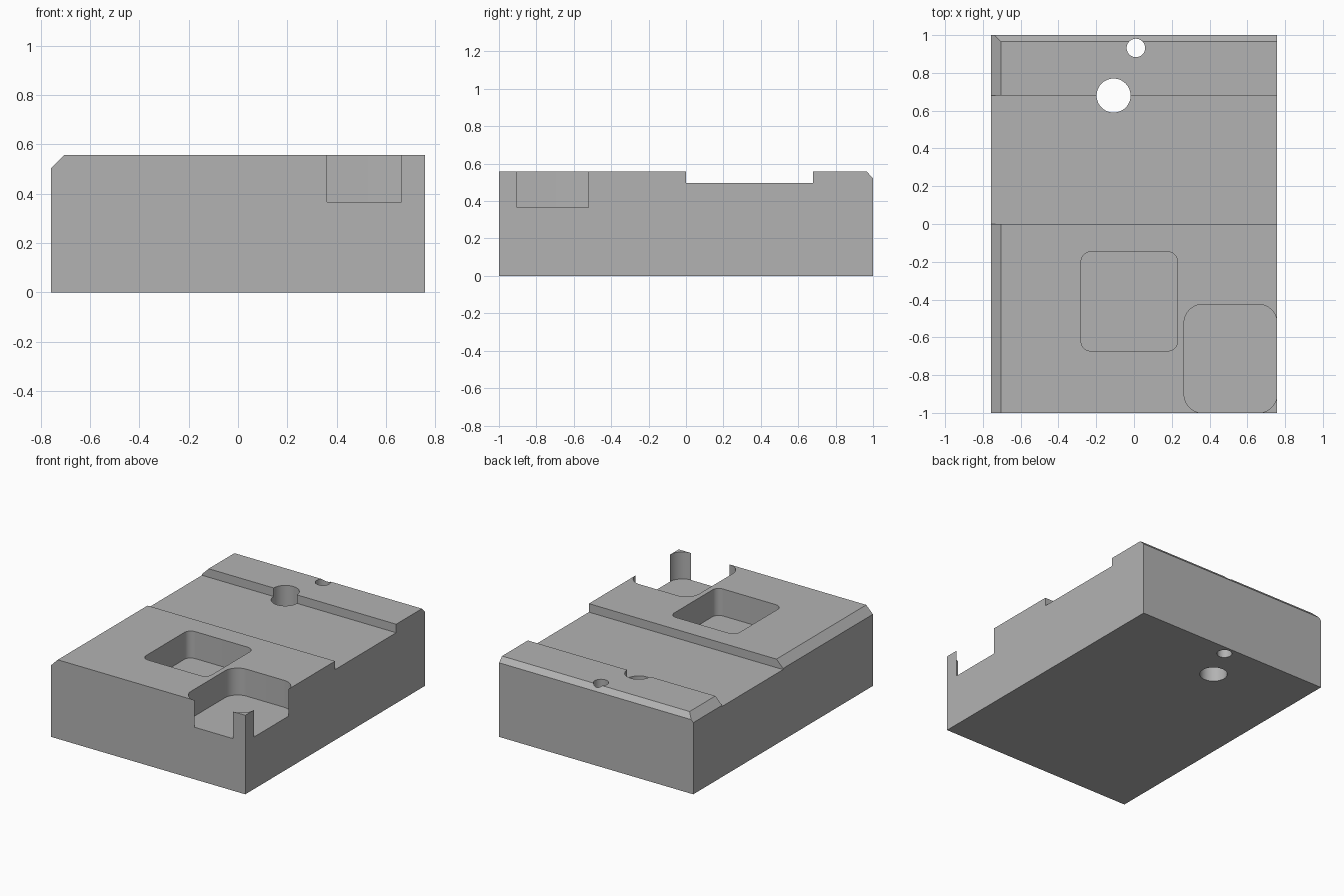
import bpy, bmesh, math
from mathutils import Matrix, Vector

cube = bpy.data.objects.get("Cube")
if cube:
    bpy.data.objects.remove(cube, do_unlink=True)

W, L, H = 0.757, 1.0, 0.557      # half width, half length, height
FLOOR = 0.367                    # pocket floor height

grey = bpy.data.materials.new("machined grey")
grey.use_nodes = True
grey.diffuse_color = (0.45, 0.45, 0.45, 1)
grey.node_tree.nodes["Principled BSDF"].inputs["Base Color"].default_value = grey.diffuse_color


def prism(name, outline, low, high, axis="Z"):
    """Extrude a 2D outline along z, x (outline in y,z) or y (outline in z,x)."""
    bm = bmesh.new()
    face = bm.faces.new([bm.verts.new((a, b, low)) for a, b in outline])
    moved = bmesh.ops.extrude_face_region(bm, geom=[face])["geom"]
    bmesh.ops.translate(bm, vec=(0, 0, high - low),
                        verts=[v for v in moved if isinstance(v, bmesh.types.BMVert)])
    turn = {"Z": Matrix.Identity(3),
            "X": Matrix(((0, 0, 1), (1, 0, 0), (0, 1, 0))),
            "Y": Matrix(((0, 1, 0), (0, 0, 1), (1, 0, 0)))}[axis]
    bm.transform(turn.to_4x4())
    bmesh.ops.recalc_face_normals(bm, faces=bm.faces)
    mesh = bpy.data.meshes.new(name)
    bm.to_mesh(mesh)
    bm.free()
    mesh.materials.append(grey)
    obj = bpy.data.objects.new(name, mesh)
    bpy.context.collection.objects.link(obj)
    return obj


def arc(cx, cy, r, start, sweep, steps):
    return [(cx + r * math.cos(start + sweep * i / steps),
             cy + r * math.sin(start + sweep * i / steps)) for i in range(steps + 1)]


def rounded_rect(x0, x1, y0, y1, r):
    q = math.pi / 2
    centres = [(x1 - r, y1 - r), (x0 + r, y1 - r), (x0 + r, y0 + r), (x1 - r, y0 + r)]
    return [p for i, (cx, cy) in enumerate(centres) for p in arc(cx, cy, r, i * q, q, 12)]


def circle(cx, cy, r):
    return arc(cx, cy, r, 0, math.tau, 48)[:-1]


# Block with cross slot and bevelled rear edge
slot = 0.497
side = [(-L, 0), (L, 0), (L, 0.522), (0.967, H), (0.68, H), (0.68, slot), (0, slot), (0, H), (-L, H)]
block = prism("block", side, -W, W, "X")

# Cutters: side bevel, two pockets, two through holes
out = 0.0003
cutters = [
    prism("bevel_cutter", [(H - 0.152, -W - 0.1), (H + 0.1, -W - 0.1), (H + 0.1, -W + 0.152)],
          -1.2, 1.2, "Y"),
    prism("centre_pocket_cutter", rounded_rect(-0.28, 0.23, -0.672, -0.148, 0.05), FLOOR, 0.8),
    prism("corner_pocket_cutter", rounded_rect(0.265, W + out, -L - out, -0.425, 0.1), FLOOR, 0.8),
    prism("large_hole_cutter", circle(-0.108, 0.68, 0.09), -0.2, 0.8),
    prism("small_hole_cutter", circle(0.01, 0.932, 0.049), -0.2, 0.8),
]

bpy.ops.object.select_all(action="DESELECT")
block.select_set(True)
bpy.context.view_layer.objects.active = block
for cutter in cutters:
    cutter.hide_render = True
    mod = block.modifiers.new(cutter.name, "BOOLEAN")
    mod.operation, mod.solver, mod.object = "DIFFERENCE", "EXACT", cutter
    bpy.ops.object.modifier_apply(modifier=mod.name)
    bpy.data.objects.remove(cutter, do_unlink=True)

# Smooth pocket corners and hole walls, sharp edges elsewhere
bpy.ops.object.shade_smooth_by_angle(angle=math.radians(25))
